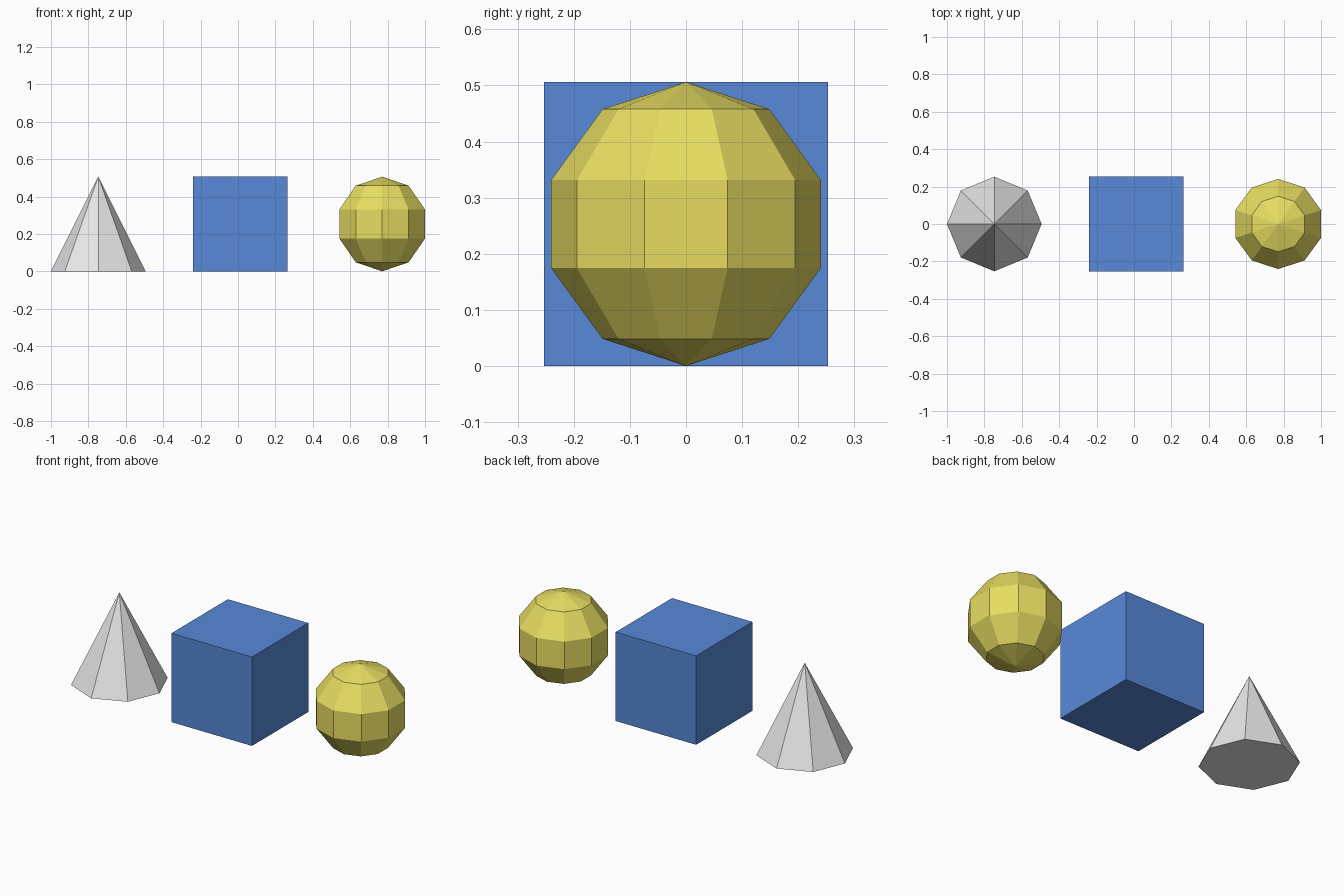
import bpy
import bmesh
from math import cos, sin, pi

default_cube = bpy.data.objects.get("Cube")
if default_cube:
    bpy.data.objects.remove(default_cube, do_unlink=True)

SIZE = 0.506           # height of every solid
R = SIZE / 2
SPACING = SIZE * 1.5   # distance between neighbouring centres
MIDDLE = 0.012


def material(name, rgb):
    mat = bpy.data.materials.new(name)
    mat.use_nodes = True
    mat.diffuse_color = (*rgb, 1)
    mat.node_tree.nodes["Principled BSDF"].inputs["Base Color"].default_value = (*rgb, 1)
    return mat


def finish(name, bm, x, mat):
    bmesh.ops.recalc_face_normals(bm, faces=bm.faces)
    mesh = bpy.data.meshes.new(name)
    bm.to_mesh(mesh)
    bm.free()
    mesh.materials.append(mat)
    obj = bpy.data.objects.new(name, mesh)
    obj.location = (x, 0, R)
    bpy.context.collection.objects.link(obj)


def lathe(profile, sides):
    """Turn a (radius, height) profile around z, starting on the y axis."""
    bm = bmesh.new()
    rings = []
    for r, z in profile:
        count = sides if r > 0.001 else 1
        rings.append([bm.verts.new((r * sin(2 * pi * i / sides), r * cos(2 * pi * i / sides), z))
                      for i in range(count)])
    for low, high in zip(rings, rings[1:]):
        for i in range(sides):
            j = (i + 1) % sides
            corners = [low[i % len(low)], low[j % len(low)],
                       high[j % len(high)], high[i % len(high)]]
            bm.faces.new(list(dict.fromkeys(corners)))
    if len(rings[0]) > 1:
        bm.faces.new(rings[0])
    return bm


# Eight-sided cone
finish("cone", lathe([(R, -R), (0, R)], 8), MIDDLE - SPACING,
       material("light grey", (0.8, 0.8, 0.8)))

# Box
box = bmesh.new()
bmesh.ops.create_cube(box, size=SIZE)
finish("box", box, MIDDLE, material("blue", (0.098, 0.25, 0.69)))

# Faceted ball: ten segments, five rings
arc = [(R * sin(pi * k / 5), -R * cos(pi * k / 5)) for k in range(6)]
finish("ball", lathe(arc, 10), MIDDLE + SPACING,
       material("yellow", (0.8, 0.72, 0.12)))
